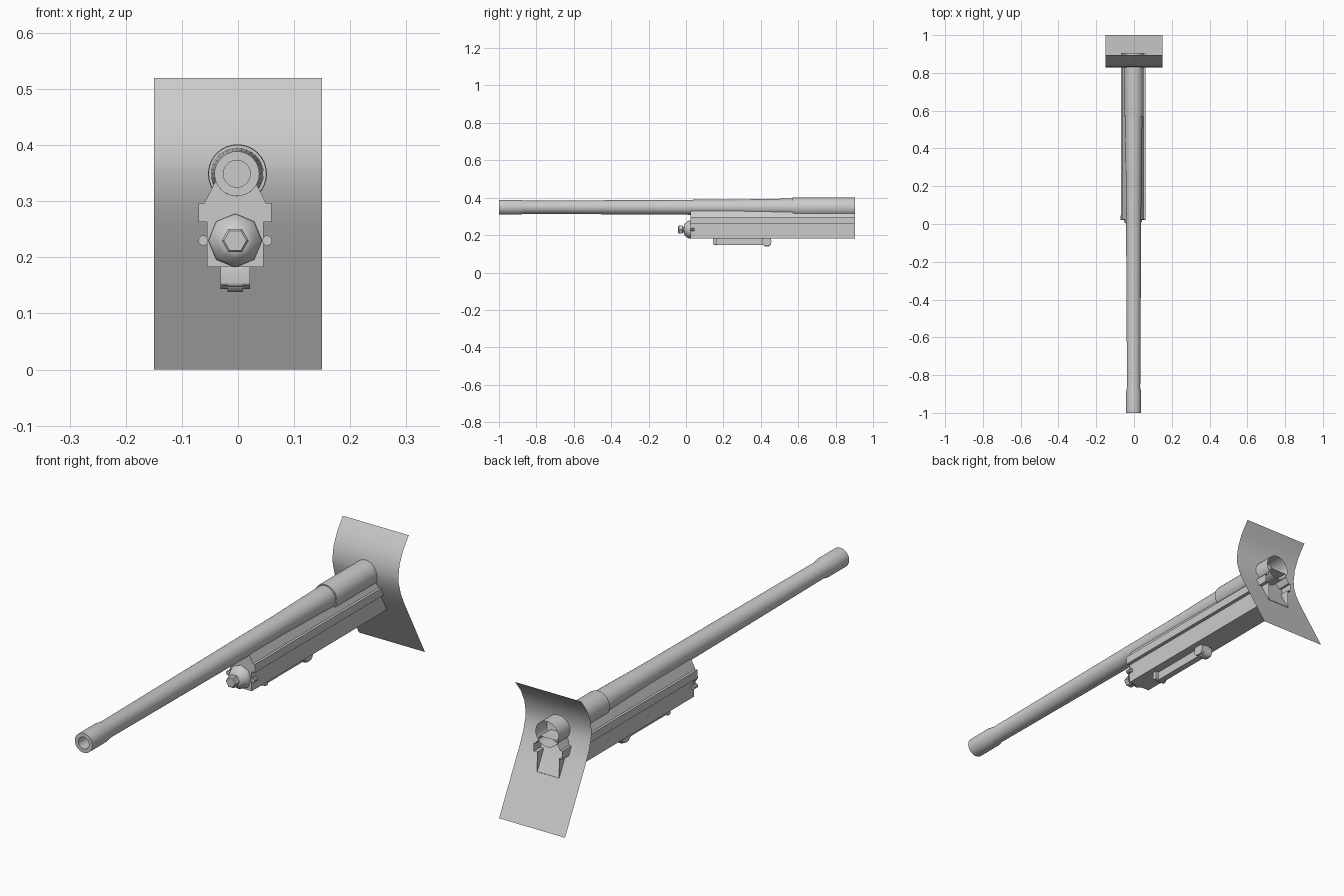
import bpy, bmesh, math
from mathutils import Vector

if "Cube" in bpy.data.objects:
    bpy.data.objects.remove(bpy.data.objects["Cube"])

grey = bpy.data.materials.new("gun grey")
grey.diffuse_color = (0.6, 0.6, 0.6, 1)
grey.use_nodes = True
grey.node_tree.nodes["Principled BSDF"].inputs["Base Color"].default_value = grey.diffuse_color


def make(name, bm, angle=35, recalc=True):
    if recalc:
        bmesh.ops.recalc_face_normals(bm, faces=bm.faces)
    me = bpy.data.meshes.new(name)
    bm.to_mesh(me)
    bm.free()
    me.materials.append(grey)
    ob = bpy.data.objects.new(name, me)
    bpy.context.collection.objects.link(ob)
    bpy.ops.object.select_all(action='DESELECT')
    ob.select_set(True)
    bpy.context.view_layer.objects.active = ob
    bpy.ops.object.shade_smooth_by_angle(angle=math.radians(angle))
    return ob


def lathe(name, profile, cx, cz, sides, phase=0.0, angle=35):
    """Turned part along y; profile is (y, radius), first point may be a capped end."""
    bm = bmesh.new()
    rings = []
    for y, r in profile:
        rings.append([bm.verts.new((cx + r * math.cos(phase + 2 * math.pi * i / sides), y,
                                    cz + r * math.sin(phase + 2 * math.pi * i / sides)))
                      for i in range(sides)])
    for a, b in zip(rings, rings[1:]):
        for i in range(sides):
            j = (i + 1) % sides
            bm.faces.new((a[i], a[j], b[j], b[i]))
    bm.faces.new(rings[0])
    return make(name, bm, angle)


def extrude(name, section, axis, lo, hi, caps=(True, True), closed=True, angle=35):
    """Sweep a 2D section along x (section is y,z) or y (section is x,z)."""
    bm = bmesh.new()
    ends = []
    for t in (lo, hi):
        ends.append([bm.verts.new((t, a, b) if axis == 'x' else (a, t, b)) for a, b in section])
    n = len(section)
    for i in range(n if closed else n - 1):
        j = (i + 1) % n
        bm.faces.new((ends[0][i], ends[0][j], ends[1][j], ends[1][i]))
    for end, cap in zip(ends, caps):
        if cap:
            bm.faces.new(end)
    return make(name, bm, angle, recalc=closed)


def slot(y0, y1, z0, z1, r, steps=4):
    """Rounded rectangle in y,z."""
    pts = []
    for k, (cy, cz) in enumerate([(y1 - r, z1 - r), (y0 + r, z1 - r), (y0 + r, z0 + r), (y1 - r, z0 + r)]):
        for s in range(steps + 1):
            a = math.pi / 2 * (k + s / steps)
            pts.append((cy + r * math.cos(a), cz + r * math.sin(a)))
    return pts


# Barrel: blind bore, muzzle collar, slow taper, thicker sleeve open at the rear
lathe("barrel", [(-0.93, 0.024), (-1.0, 0.024), (-1.0, 0.04), (-0.89, 0.04), (-0.865, 0.035),
                 (0.0, 0.04), (0.24, 0.041), (0.56, 0.0465), (0.57, 0.0465)], -0.002, 0.349, 32)
sleeve = lathe("barrel_sleeve", [(0.57, 0.046), (0.57, 0.0515), (0.58, 0.0525), (0.904, 0.0525)],
               -0.001, 0.349, 32)
bm = bmesh.new()
bm.from_mesh(sleeve.data)
caps = [f for f in bm.faces if len(f.verts) > 4]
bmesh.ops.delete(bm, geom=caps, context='FACES')
bm.to_mesh(sleeve.data)
bm.free()

# Recoil housing: mirrored section, closed at the front, open at the rear
CX = -0.005
half = [(0.036, 0.334), (0.055, 0.297), (0.065, 0.297), (0.065, 0.263), (0.05, 0.263), (0.05, 0.183)]
section = [(CX + x, z) for x, z in half] + [(CX - x, z) for x, z in reversed(half)]
extrude("recoil_housing", section, 'y', 0.025, 0.904, caps=(True, False))

# Eight-sided nose cap and hexagonal nut
lathe("nose_cap", [(-0.012, 0.024), (-0.006, 0.032), (0.008, 0.044), (0.016, 0.048), (0.03, 0.048)],
      CX, 0.23, 8, math.pi / 2, 50)
lathe("nose_nut", [(-0.042, 0.02), (-0.038, 0.024), (-0.018, 0.024), (-0.016, 0.017), (0.0, 0.017)],
      CX, 0.23, 6, 0, 20)

# Side lugs beside the nose
for side in (-1, 1):
    lathe("lug_left" if side < 0 else "lug_right",
          [(0.022, 0.004), (0.022, 0.009), (0.045, 0.009), (0.045, 0.001)], CX + side * 0.057, 0.23, 10)

# Hanging rail below the housing, with side cheeks and a rear knuckle
extrude("rail", slot(0.145, 0.455, 0.147, 0.187, 0.008), 'x', CX - 0.013, CX + 0.013)
for side in (-1, 1):
    tag = "left" if side < 0 else "right"
    x0, x1 = sorted((CX + side * 0.013, CX + side * 0.026))
    extrude("cheek_" + tag, slot(0.405, 0.456, 0.144, 0.187, 0.018), 'x', x0, x1)
    extrude("front_bracket_" + tag, slot(0.145, 0.165, 0.15, 0.187, 0.005), 'x', x0, x1)
extrude("knuckle", slot(0.41, 0.455, 0.138, 0.178, 0.019, 5), 'x', CX - 0.014, CX + 0.014)

# Shield: thin bent sheet, straight below and curved above
bend = [(1.0, 0.0), (0.893, 0.2), (0.866, 0.25), (0.843, 0.3), (0.83, 0.345),
        (0.828, 0.375), (0.835, 0.42), (0.858, 0.47), (0.895, 0.52)]
extrude("shield", bend, 'x', -0.15, 0.15, caps=(False, False), closed=False)
